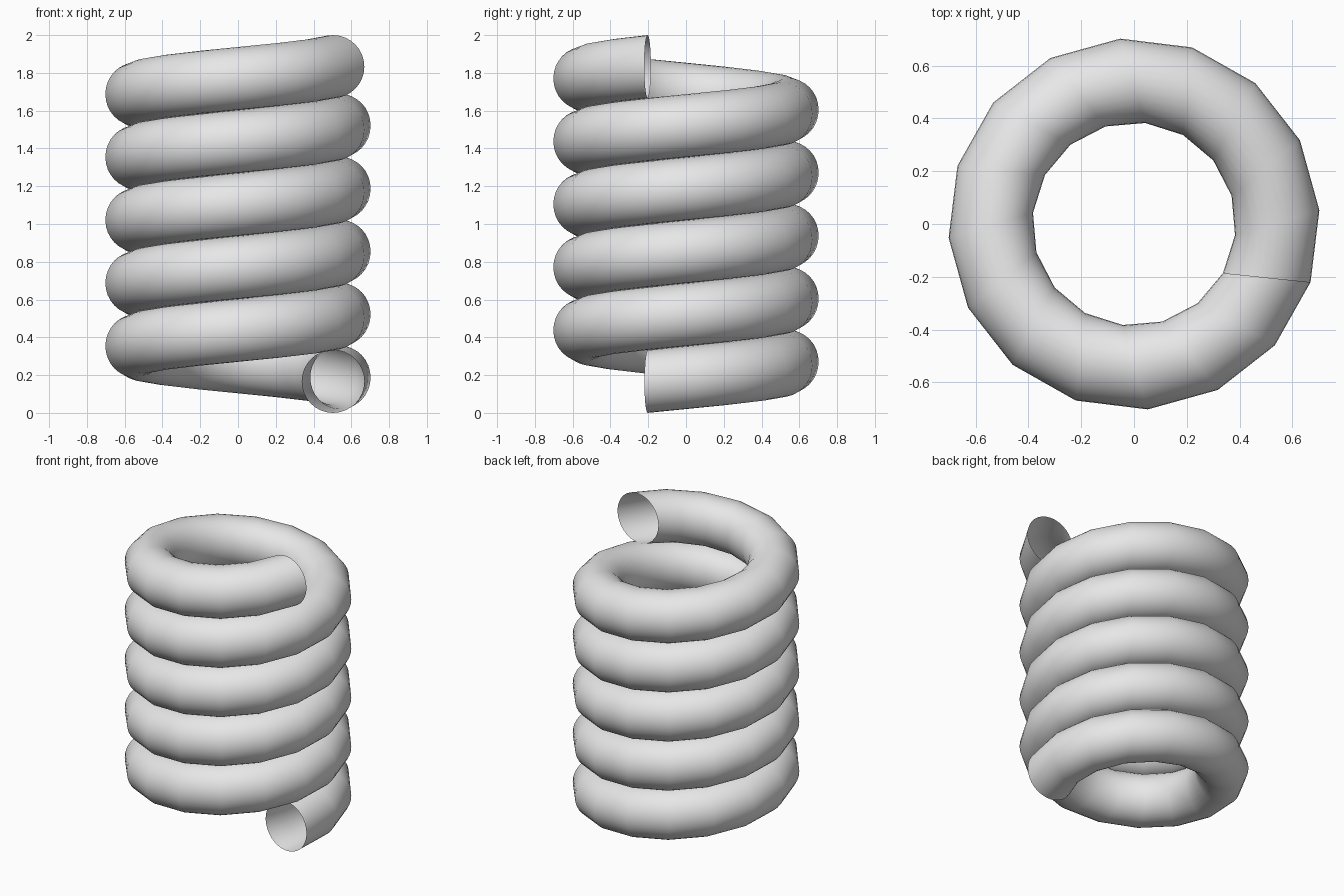
import bpy, math
from mathutils import Vector, Matrix

if "Cube" in bpy.data.objects:
    bpy.data.objects.remove(bpy.data.objects["Cube"])

TURNS, STEPS, SIDES = 5, 16, 32      # low-poly around the axis, round tube
R = 1 / 6                            # tube radius
PITCH = 2 * R                        # neighbouring turns just touch
CENTRE = Vector((0.503, -0.203, R))  # centre of the lower open end
ACROSS = Vector((math.cos(math.radians(6)), -math.sin(math.radians(6)), 0))

# Circular profile, slightly skewed to the axis
profile = []
for j in range(SIDES):
    t = 2 * math.pi * j / SIDES
    profile.append(CENTRE + ACROSS * (R * math.cos(t)) + Vector((0, 0, R * math.sin(t))))

# Screw the profile up around the z axis
verts, faces = [], []
total = TURNS * STEPS
for i in range(total + 1):
    rot = Matrix.Rotation(2 * math.pi * i / STEPS, 3, 'Z')
    lift = Vector((0, 0, PITCH * i / STEPS))
    verts += [rot @ p + lift for p in profile]
for i in range(total):
    for j in range(SIDES):
        k = (j + 1) % SIDES
        a, b = i * SIDES, (i + 1) * SIDES
        faces.append((a + j, b + j, b + k, a + k))

mesh = bpy.data.meshes.new("coil_tube")
mesh.from_pydata(verts, [], faces)
mesh.update()
mesh.polygons.foreach_set("use_smooth", [True] * len(mesh.polygons))

# Plain light grey
grey = bpy.data.materials.new("light grey")
grey.diffuse_color = (0.8, 0.8, 0.8, 1)
grey.use_nodes = True
grey.node_tree.nodes["Principled BSDF"].inputs["Base Color"].default_value = grey.diffuse_color
mesh.materials.append(grey)

coil = bpy.data.objects.new("coil_tube", mesh)
bpy.context.collection.objects.link(coil)
